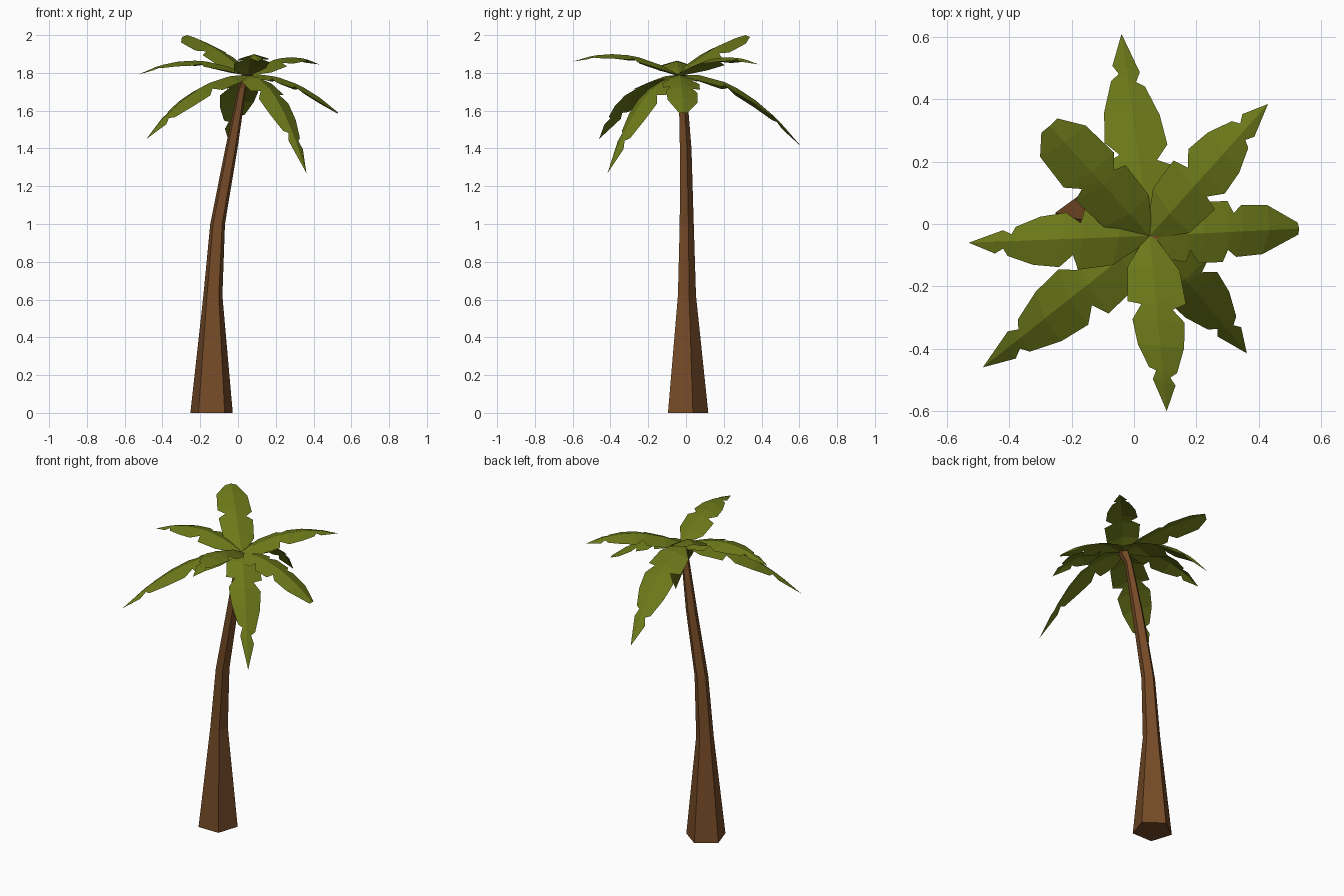
import bpy
from math import cos, sin, radians
from mathutils import Vector

if "Cube" in bpy.data.objects:
    bpy.data.objects.remove(bpy.data.objects["Cube"])


def material(name, rgb):
    m = bpy.data.materials.new(name)
    m.diffuse_color = (*rgb, 1)
    m.use_nodes = True
    m.node_tree.nodes["Principled BSDF"].inputs["Base Color"].default_value = m.diffuse_color
    return m


def add_mesh(name, verts, faces, mat):
    me = bpy.data.meshes.new(name)
    me.from_pydata(verts, [], faces)
    me.materials.append(mat)
    ob = bpy.data.objects.new(name, me)
    bpy.context.collection.objects.link(ob)
    return ob


bark = material("bark", (0.18, 0.07, 0.02))
green = material("leaf_green", (0.15, 0.19, 0.01))

# Trunk: five-sided tapering, leaning tube; rings are (x, y, z, radius)
rings = [(-0.14, 0, 0, 0.118), (-0.133, 0, 0.62, 0.053), (-0.108, 0, 1.0, 0.041),
         (-0.035, -0.005, 1.4, 0.034), (0.022, -0.02, 1.72, 0.023), (0.05, -0.035, 1.79, 0.036)]
verts, faces = [], []
for x, y, z, r in rings:
    for k in range(5):
        a = radians(90 + 72 * k)
        verts.append((x + r * cos(a), y + r * sin(a), z))
for i in range(len(rings) - 1):
    for k in range(5):
        j = (k + 1) % 5
        faces.append((i * 5 + k, i * 5 + j, i * 5 + 5 + j, i * 5 + 5 + k))
faces.append(tuple(range(4, -1, -1)))
faces.append(tuple(range(len(verts) - 5, len(verts))))
add_mesh("trunk", verts, faces, bark)

# Frond outlines: (position along rib, half width), with torn notches
pointed = [(0, 0.015), (0.17, 0.085), (0.37, 0.095), (0.40, 0.05), (0.48, 0.085),
           (0.63, 0.075), (0.77, 0.045), (0.79, 0.022), (0.84, 0.036), (1, 0)]
blunt = [(0, 0.015), (0.14, 0.08), (0.27, 0.095), (0.30, 0.055), (0.36, 0.10),
         (0.53, 0.10), (0.56, 0.06), (0.62, 0.085), (0.80, 0.08), (1, 0.02)]
broad = [(0, 0.015), (0.20, 0.09), (0.46, 0.10), (0.50, 0.06), (0.58, 0.10),
         (0.85, 0.09), (1, 0.035)]

BASE = Vector((0.05, -0.038, 1.79))


def frond(name, tip, z_mid, outline, scale=1.0, droop=0.3):
    tip = Vector(tip)
    flat = Vector((tip.x - BASE.x, tip.y - BASE.y, 0))
    side = Vector((-flat.y, flat.x, 0)).normalized()
    b = 4 * z_mid - 3 * BASE.z - tip.z
    c = tip.z - BASE.z - b

    def rib(t):
        return BASE + flat * t + Vector((0, 0, b * t + c * t * t))

    verts, faces = [], []
    for t, w in outline:
        w *= scale
        tangent = (flat + Vector((0, 0, b + 2 * c * t))).normalized()
        normal = tangent.cross(side)
        inner = 0.025 if 0.1 < t < 0.9 else 0
        verts += [rib(t + inner) + side * w - normal * w * droop,
                  rib(t),
                  rib(t - inner) - side * w * 0.95 - normal * w * droop]
    for i in range(0, len(verts) - 3, 3):
        for k in (0, 1):
            faces.append((i + k, i + k + 1, i + k + 4, i + k + 3))
    ob = add_mesh(name, verts, faces, green)
    ob.data.validate()


# Crown of eight fronds
frond("frond_back", (-0.04, 0.61, 1.41), 1.71, pointed, 1.2)
frond("frond_back_right", (0.43, 0.385, 1.845), 1.88, pointed, 1.1)
frond("frond_right", (0.53, -0.015, 1.59), 1.75, blunt)
frond("frond_front_right", (0.362, -0.415, 1.27), 1.66, pointed, 1.1)
frond("frond_front", (0.105, -0.60, 1.86), 1.895, pointed)
frond("frond_front_left", (-0.485, -0.46, 1.45), 1.71, pointed, 1.2)
frond("frond_left", (-0.53, -0.06, 1.79), 1.865, pointed, 1.05)
frond("frond_back_left", (-0.27, 0.315, 2.0), 1.925, broad)
